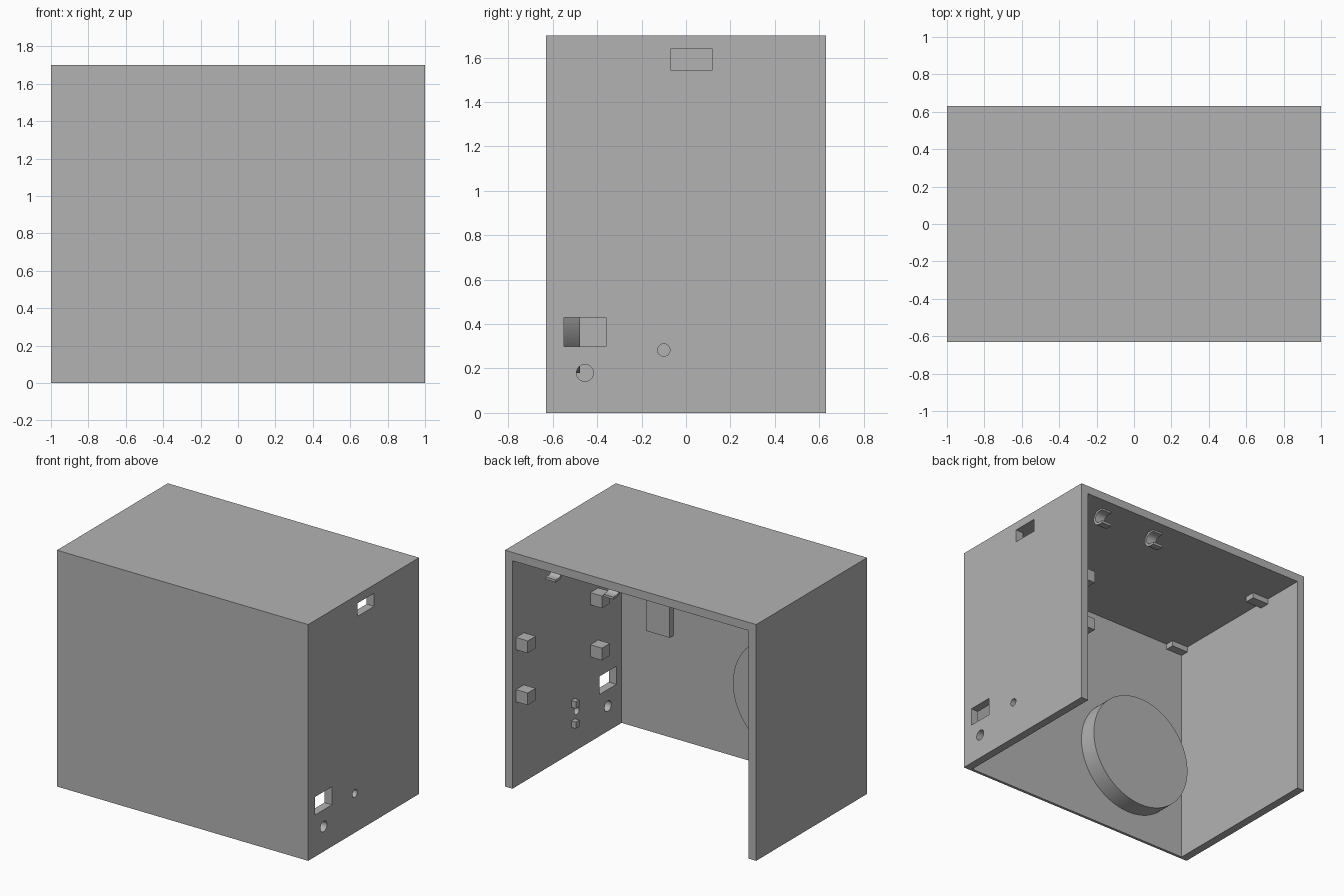
import bpy
import bmesh
from math import pi, sin, cos, radians
from mathutils import Matrix

cube = bpy.data.objects.get("Cube")
if cube:
    bpy.data.objects.remove(cube, do_unlink=True)

grey = bpy.data.materials.new("plain_grey")
grey.use_nodes = True
grey.diffuse_color = (0.45, 0.45, 0.45, 1)
grey.node_tree.nodes["Principled BSDF"].inputs["Base Color"].default_value = (0.45, 0.45, 0.45, 1)

W, D, H = 1.0, 0.63, 1.70     # half width, half depth, height
WALL, PANEL = 0.06, 0.02      # side and top thickness, front thickness
INNER = W - WALL


def add_object(name, bm):
    bmesh.ops.recalc_face_normals(bm, faces=bm.faces)
    mesh = bpy.data.meshes.new(name)
    bm.to_mesh(mesh)
    bm.free()
    mesh.materials.append(grey)
    obj = bpy.data.objects.new(name, mesh)
    bpy.context.collection.objects.link(obj)
    return obj


def box(name, x, y, z):
    """Box given by its (low, high) range on each axis."""
    bm = bmesh.new()
    bmesh.ops.create_cube(bm, size=1)
    for v in bm.verts:
        v.co = [lo + (c + 0.5) * (hi - lo) for c, (lo, hi) in zip(v.co, (x, y, z))]
    return add_object(name, bm)


def cylinder(name, centre, radius, depth, axis, sides=48):
    bm = bmesh.new()
    turn = Matrix.Rotation(pi / 2, 4, "Y" if axis == "x" else "X")
    bmesh.ops.create_cone(bm, cap_ends=True, segments=sides, radius1=radius, radius2=radius,
                          depth=depth, matrix=Matrix.Translation(centre) @ turn)
    return add_object(name, bm)


def smooth(obj):
    bpy.ops.object.select_all(action="DESELECT")
    obj.select_set(True)
    bpy.context.view_layer.objects.active = obj
    bpy.ops.object.shade_smooth_by_angle(angle=radians(30))


def cut(obj, cutter):
    cutter.hide_render = True
    mod = obj.modifiers.new("cut", "BOOLEAN")
    mod.operation = "DIFFERENCE"
    mod.solver = "EXACT"
    mod.object = cutter
    bpy.context.view_layer.objects.active = obj
    bpy.ops.object.modifier_apply(modifier=mod.name)
    bpy.data.objects.remove(cutter, do_unlink=True)


# Housing, open at the back and underneath
housing = box("housing", (-W, W), (-D, D), (0, H))
cut(housing, box("cavity", (-INNER, INNER), (PANEL - D, D + 0.1), (-0.1, H - WALL)))

# Openings in the side wall
through = (INNER - 0.03, W + 0.1)
cut(housing, box("upper_slot", through, (-0.07, 0.12), (1.545, 1.64 - 0.001)))
cut(housing, box("lower_window", through, (-0.55, -0.36), (0.30, 0.43)))
for y, z, r in ((-0.455, 0.18, 0.038), (-0.10, 0.283, 0.028)):
    cut(housing, cylinder("round_hole", (W, y, z), r, 0.3, "x", 32))
smooth(housing)

# Round drum and plate behind the front panel
front = PANEL - D
drum_back = -0.477
smooth(cylinder("drum", (-0.46, (front + drum_back) / 2, 0.60), 0.42,
                drum_back - front, "y", 96))
box("front_plate", (0.525, 0.715), (front, front + 0.045), (0.74, 1.10))

# Four square standoffs on the side wall
for y in (-0.345, 0.50):
    for z in (0.61, 0.985):
        box("standoff", (INNER - 0.093, INNER), (y, y + 0.09), (z, z + 0.088))

# Two small pegs either side of the small round hole
for z in (0.185, 0.33):
    box("small_peg", (INNER - 0.035, INNER), (-0.08, -0.04), (z, z + 0.048))

# Two ledge blocks under the top, by the opposite wall
for y in (0.24, -0.622 + 0.0):
    box("ledge_block", (-INNER, 0.135 - INNER), (max(y, front), y + 0.075),
        (H - WALL - 0.04, H - WALL))


# Open clips under the top, facing the back
def clip(name, x, y, z, outer=0.06, inner=0.042, length=0.08, arm=0.03, steps=16):
    angles = [pi / 2 + pi * i / steps for i in range(steps + 1)]
    arc = [(y + cos(a) * outer, z + sin(a) * outer) for a in angles]
    hollow = [(y + cos(a) * inner, z + sin(a) * inner) for a in angles]
    outline = ([(y + arm, z + outer)] + arc + [(y + arm, z - outer), (y + arm, z - inner)]
               + hollow[::-1] + [(y + arm, z + inner)])
    bm = bmesh.new()
    face = bm.faces.new([bm.verts.new((x - length / 2, p, q)) for p, q in outline])
    side = bmesh.ops.extrude_face_region(bm, geom=[face])["geom"]
    bmesh.ops.translate(bm, vec=(length, 0, 0),
                        verts=[g for g in side if isinstance(g, bmesh.types.BMVert)])
    smooth(add_object(name, bm))


for x in (0.70, 0.24):
    clip("clip", x, 0.51, H - WALL - 0.055)
